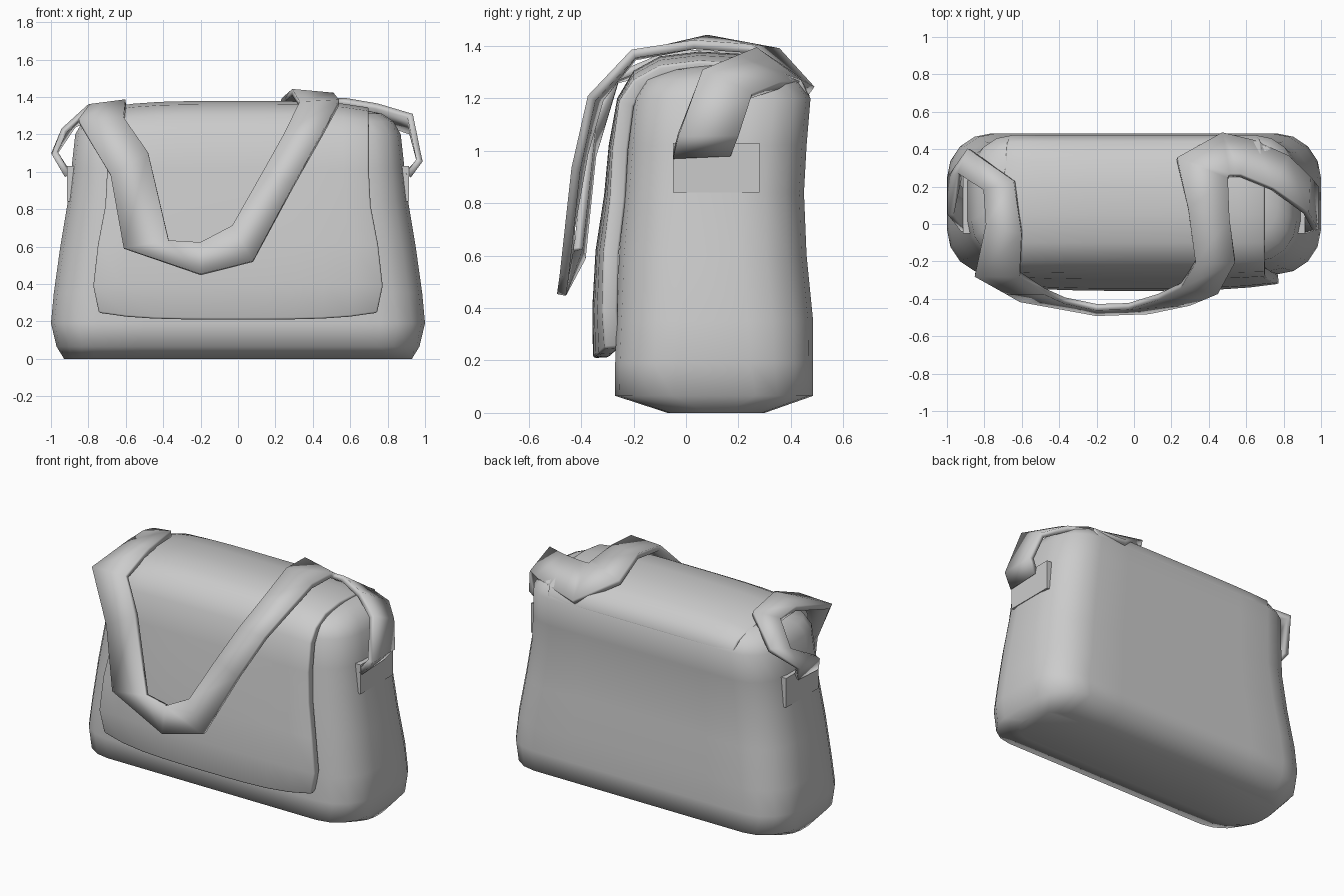
import bpy, math

if "Cube" in bpy.data.objects:
    bpy.data.objects.remove(bpy.data.objects["Cube"])


def make(name, verts, faces, thickness=0, offset=0, angle=40, bevel=0):
    me = bpy.data.meshes.new(name)
    me.from_pydata(verts, [], faces)
    me.update()
    ob = bpy.data.objects.new(name, me)
    bpy.context.collection.objects.link(ob)
    if thickness:
        m = ob.modifiers.new("thickness", 'SOLIDIFY')
        m.thickness, m.offset = thickness, offset
    if bevel:
        m = ob.modifiers.new("soft_edge", 'BEVEL')
        m.width, m.segments, m.limit_method = bevel, 2, 'ANGLE'
        m.angle_limit = math.radians(50)
    bpy.ops.object.select_all(action='DESELECT')
    bpy.context.view_layer.objects.active = ob
    ob.select_set(True)
    bpy.ops.object.shade_smooth_by_angle(angle=math.radians(angle))
    return ob


def grid_faces(rows, cols, closed=False):
    return [(r * cols + c, (r + 1) * cols + c,
             (r + 1) * cols + (c + 1) % cols, r * cols + (c + 1) % cols)
            for r in range(rows - 1) for c in range(cols if closed else cols - 1)]


def rounded_rect(z, hx, y0, y1, rad, seg=4, side=6):
    """Ring of points: rounded corners joined by divided long sides."""
    pts = []
    for cx, cy, start in ((hx - rad, y1 - rad, 0), (-hx + rad, y1 - rad, 90),
                          (-hx + rad, y0 + rad, 180), (hx - rad, y0 + rad, 270)):
        for i in range(seg + 1):
            a = math.radians(start + 90 * i / seg)
            pts.append((cx + rad * math.cos(a), cy + rad * math.sin(a), z))
        if start in (0, 180):
            x = pts[-1][0]
            pts += [(x * (1 - 2 * i / side), pts[-1][1], z) for i in range(1, side)]
    return pts


# Body: stacked rounded sections (z, half width, front y, back y, corner radius)
sections = [(0, .93, -.07, .30, .15), (.065, .97, -.27, .485, .22),
            (.19, 1.0, -.27, .485, .24), (.35, .985, -.265, .485, .25),
            (.6, .95, -.255, .46, .25), (.84, .91, -.235, .45, .24),
            (1.02, .89, -.22, .46, .23), (1.2, .87, -.20, .475, .22),
            (1.27, .83, -.16, .43, .20), (1.31, .77, -.06, .34, .15),
            (1.325, .70, .05, .22, .07)]
rings = [rounded_rect(*s) for s in sections]
n = len(rings[0])
faces = [f[::-1] for f in grid_faces(len(rings), n, True)]
faces += [tuple(range(n))[::-1], tuple(range((len(rings) - 1) * n, len(rings) * n))]
make("bag_body", [p for r in rings for p in r], faces, angle=85)

# Flap: profile from back edge over the top and down the front (y, z, half width)
profile = [(.476, 1.2, .66), (.44, 1.28, .68), (.34, 1.34, .69), (.2, 1.37, .7),
           (.05, 1.378, .7), (-.1, 1.36, .7), (-.2, 1.305, .7), (-.26, 1.2, .7),
           (-.29, 1.02, .7), (-.305, .83, .71), (-.335, .62, .75),
           (-.345, .4, .775), (-.34, .21, .745)]
cols = 11
verts = []
for k, (y, z, w) in enumerate(profile):
    for c in range(cols):
        t = 2 * c / (cols - 1) - 1
        front = max(0, (k - 6) / 6)
        drop = .035 * t ** 4 * (1 if 1 < k < 7 or k == 12 else .3)
        lift = drop if k == 12 else -drop
        verts.append((w * t, y - .015 * front * (1 - t * t) + .03 * front * t ** 4, z + lift))
make("front_flap", verts, grid_faces(len(profile), cols), .06, -1, bevel=.01)

# Shoulder strap: pairs of edge points along the band, right tab to left tab
strap = [((.91, -.05, .98), (.91, .17, .99)), ((.97, -.03, 1.06), (.97, .2, 1.06)),
         ((.92, .06, 1.30), (.93, .25, 1.21)), ((.74, .19, 1.35), (.82, .36, 1.25)),
         ((.57, .26, 1.38), (.64, .44, 1.25)), ((.51, .26, 1.38), (.47, .48, 1.23)),
         ((.50, .24, 1.39), (.23, .35, 1.375)), ((.51, .03, 1.405), (.29, .08, 1.425)),
         ((.54, -.2, 1.37), (.33, -.2, 1.36)), ((.45, -.36, 1.2), (.25, -.33, 1.2)),
         ((.30, -.42, .93), (.13, -.39, .99)), ((.08, -.465, .52), (-.03, -.44, .71)),
         ((-.2, -.475, .45), (-.2, -.445, .62)), ((-.61, -.40, .59), (-.37, -.41, .63)),
         ((-.68, -.36, .98), (-.48, -.36, 1.1)), ((-.85, -.27, 1.27), (-.61, -.27, 1.28)),
         ((-.79, 0, 1.345), (-.6, -.05, 1.37)), ((-.8, .18, 1.34), (-.64, .23, 1.36)),
         ((-.93, .27, 1.22), (-.88, .4, 1.25)), ((-.98, .05, 1.1), (-.98, .25, 1.1)),
         ((-.91, -.04, .98), (-.91, .17, .99))]
make("shoulder_strap", [p for pair in strap for p in pair],
     grid_faces(len(strap), 2), .035, 0)

# Side tabs that hold the strap ends
for name, s in (("right_strap_tab", 1), ("left_strap_tab", -1)):
    bpy.ops.mesh.primitive_cube_add(size=1, location=(s * .875, .115, .935))
    tab = bpy.context.object
    tab.name = name
    tab.scale = (.08, .33, .19)
